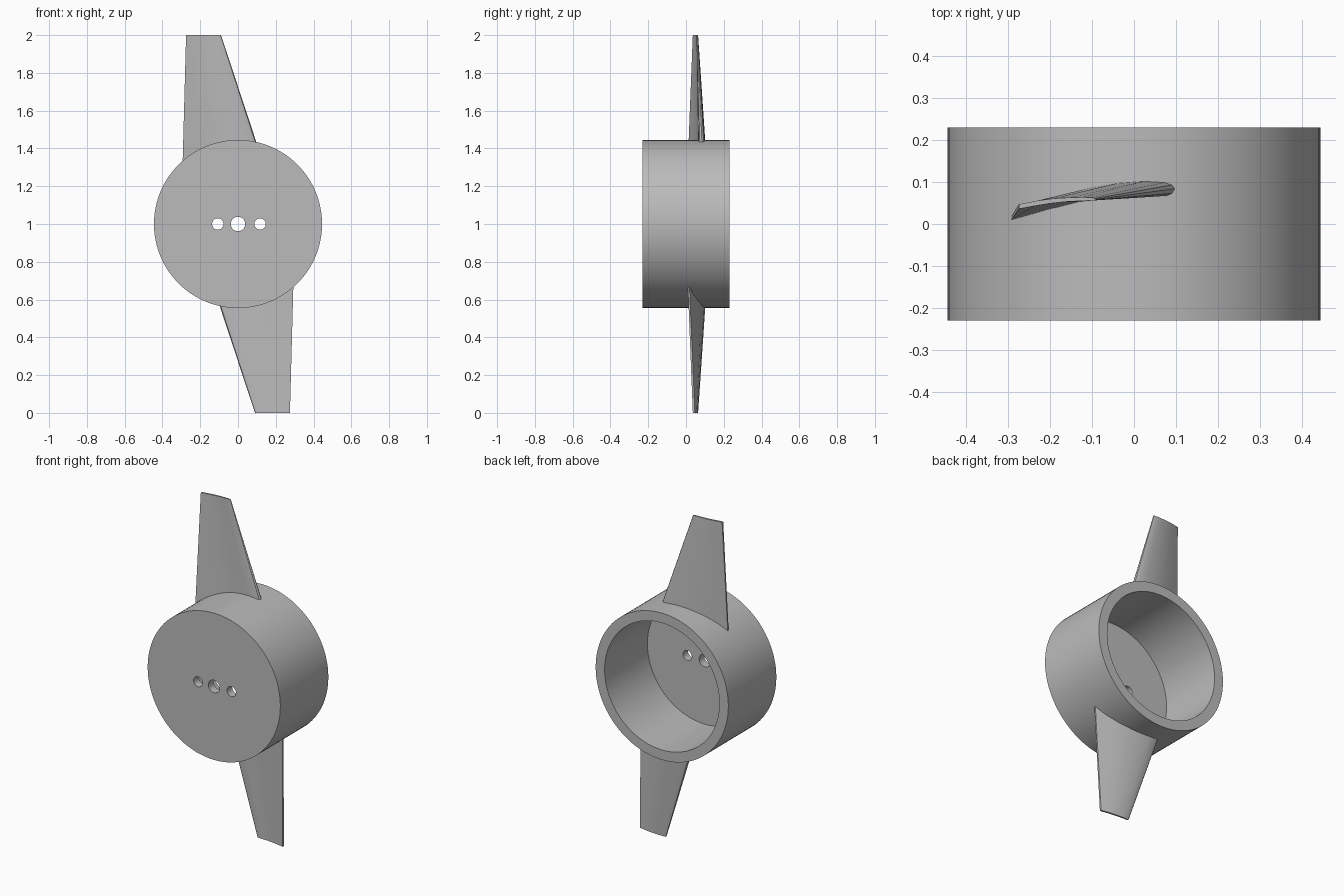
import bpy, bmesh, math

cube = bpy.data.objects.get("Cube")
if cube:
    bpy.data.objects.remove(cube, do_unlink=True)

grey = bpy.data.materials.new("plain_grey")
grey.use_nodes = True
colour = (0.5, 0.5, 0.5, 1)
grey.diffuse_color = colour
grey.node_tree.nodes["Principled BSDF"].inputs["Base Color"].default_value = colour

CENTRE = (0, 0, 1)
HUB_R, BORE_R, HALF_DEPTH, FLOOR_Y = 0.445, 0.385, 0.23, -0.18


def disc(name, radius, y0, y1, x=0, sides=96):
    """Cylinder lying along y, between y0 and y1."""
    bpy.ops.mesh.primitive_cylinder_add(
        vertices=sides, radius=radius, depth=y1 - y0,
        location=(x, (y0 + y1) / 2, CENTRE[2]), rotation=(math.pi / 2, 0, 0))
    ob = bpy.context.object
    ob.name = name
    return ob


def smooth(ob):
    bpy.ops.object.select_all(action='DESELECT')
    ob.select_set(True)
    bpy.context.view_layer.objects.active = ob
    bpy.ops.object.shade_smooth_by_angle(angle=math.radians(35))


# Cup-shaped hub: closed at the front, open at the back
hub = disc("hub", HUB_R, -HALF_DEPTH, HALF_DEPTH)
hub.data.materials.append(grey)
cutters = [disc("bore_cutter", BORE_R, FLOOR_Y, 0.4),
           disc("shaft_hole_cutter", 0.038, -0.4, 0, 0, 32),
           disc("screw_hole_cutter", 0.03, -0.4, 0, -0.107, 32),
           disc("screw_hole_cutter", 0.03, -0.4, 0, 0.117, 32)]
bpy.context.view_layer.objects.active = hub
for cutter in cutters:
    cutter.hide_render = True
    mod = hub.modifiers.new("cut", 'BOOLEAN')
    mod.operation, mod.solver, mod.object = 'DIFFERENCE', 'EXACT', cutter
    bpy.ops.object.modifier_apply(modifier=mod.name)
for cutter in cutters:
    bpy.data.objects.remove(cutter, do_unlink=True)
smooth(hub)

# Blade section: chord fraction from trailing edge, y at root, y at tip
SECTION = [
    (0, .014, .036), (.2, .034, .043), (.4, .052, .049), (.6, .061, .053),
    (.8, .064, .055), (.95, .067, .056), (.985, .073, .057), (1, .084, .059),
    (.985, .093, .061), (.94, .099, .063), (.82, .102, .064), (.65, .097, .063),
    (.45, .083, .061), (.25, .060, .056), (0, .023, .047)]


def blade_point(t, y_root, y_tip, z):
    trailing = -0.293 + 0.027 * (z - 0.33)
    leading = 0.095 - 0.33 * (z - 0.44)
    s = (z - 0.44) / 0.56
    return (trailing + (leading - trailing) * t, y_root + (y_tip - y_root) * s, z)


def root_point(t, y_root, y_tip):
    """Follow the span line down to the middle of the hub wall."""
    z = 0.4
    for _ in range(12):
        x = blade_point(t, y_root, y_tip, z)[0]
        z = math.sqrt(0.415 ** 2 - x * x)
    return blade_point(t, y_root, y_tip, z)


# Tapered, twisted blade ending flat at the tip
bm = bmesh.new()
root = [bm.verts.new(root_point(*p)) for p in SECTION]
tip = [bm.verts.new(blade_point(*p, 1)) for p in SECTION]
count = len(SECTION)
for i in range(count):
    j = (i + 1) % count
    bm.faces.new((root[i], root[j], tip[j], tip[i]))
bm.faces.new(tip)
bm.faces.new(root[::-1])
bmesh.ops.recalc_face_normals(bm, faces=bm.faces)
mesh = bpy.data.meshes.new("blade")
bm.to_mesh(mesh)
bm.free()
mesh.materials.append(grey)

# Two blades, half a turn apart about the shaft
for name, turn in (("upper_blade", 0), ("lower_blade", math.pi)):
    blade = bpy.data.objects.new(name, mesh.copy())
    bpy.context.collection.objects.link(blade)
    blade.location = CENTRE
    blade.rotation_euler = (0, turn, 0)
    smooth(blade)
